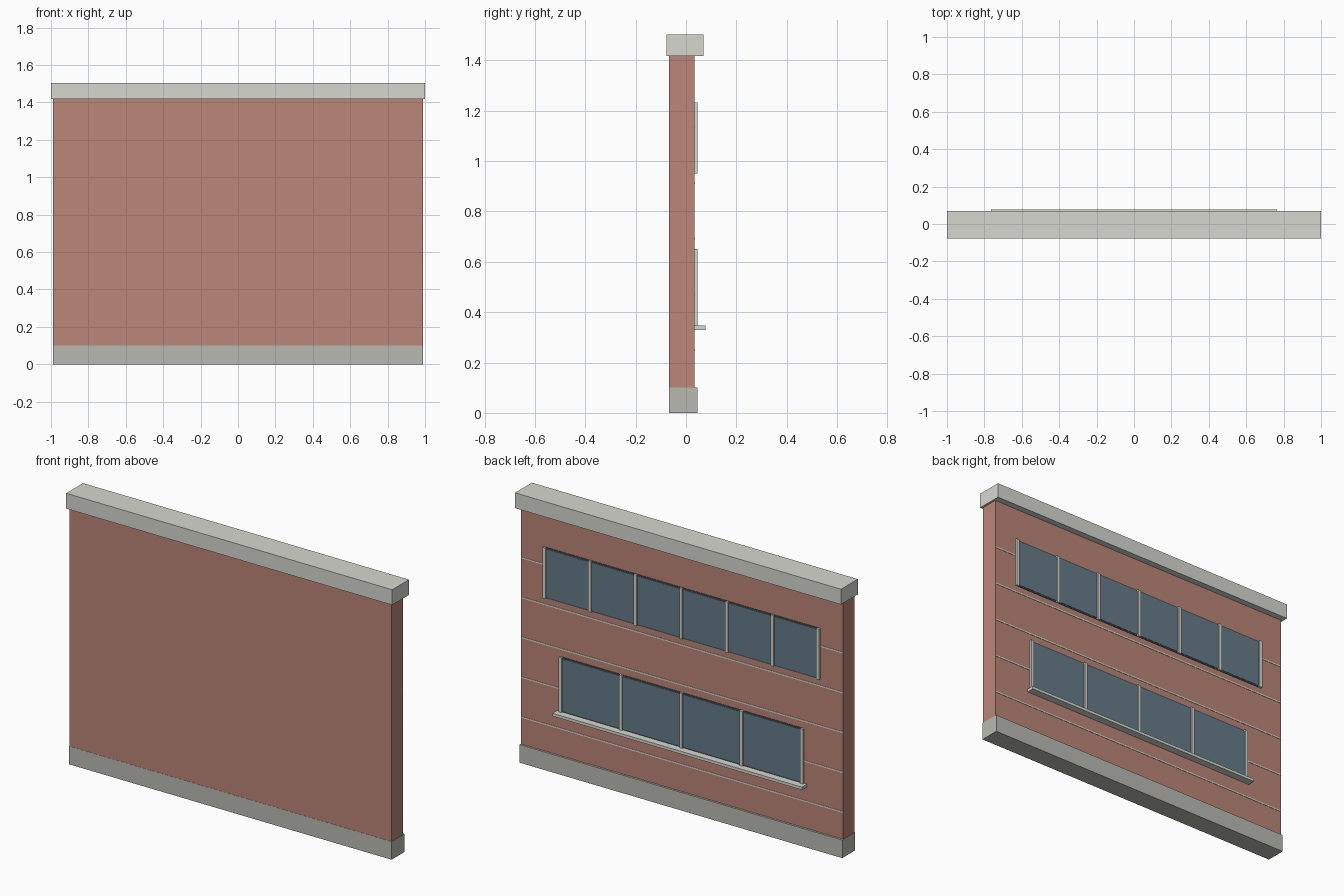
import bpy

if "Cube" in bpy.data.objects:
    bpy.data.objects.remove(bpy.data.objects["Cube"])


def mat(name, r, g, b):
    m = bpy.data.materials.new(name)
    m.diffuse_color = (r, g, b, 1)
    m.use_nodes = True
    m.node_tree.nodes["Principled BSDF"].inputs["Base Color"].default_value = m.diffuse_color
    return m


BRICK = mat("brick", 0.50, 0.24, 0.19)
STONE = mat("stone", 0.68, 0.68, 0.64)
BASE = mat("base_stone", 0.49, 0.49, 0.45)
GLASS = mat("glass", 0.13, 0.20, 0.25)
DARK = mat("dark_frame", 0.07, 0.09, 0.10)


def box(name, x, y, z, m):
    """Box from (min, max) ranges on each axis."""
    bpy.ops.mesh.primitive_cube_add(
        size=1, location=[(a + b) / 2 for a, b in (x, y, z)])
    o = bpy.context.object
    o.name = name
    o.scale = [b - a for a, b in (x, y, z)]
    bpy.ops.object.transform_apply(location=False, rotation=False, scale=True)
    o.data.materials.append(m)


FACE = 0.034  # back face of the wall, where the windows sit

# Wall, plinth and coping
box("wall", (-0.988, 0.988), (-0.067, FACE), (0.1, 1.418), BRICK)
box("plinth", (-0.99, 0.99), (-0.068, 0.045), (0, 0.1), BASE)
box("coping", (-1, 1), (-0.077, 0.07), (1.418, 1.503), STONE)

# Thin mortar bands
for i in range(5):
    z = 0.25 + i * 0.221
    box(f"mortar_band_{i}", (-0.988, 0.988), (FACE - 0.01, FACE + 0.002),
        (z - 0.004, z + 0.004), STONE)


def window_row(name, half, panes, z0, z1):
    # Dark surround, glass strip and evenly spaced mullions
    box(name + "_frame", (-half, half), (FACE - 0.01, FACE + 0.003), (z0, z1), DARK)
    box(name + "_glass", (-half, half), (FACE - 0.01, FACE + 0.005),
        (z0 + 0.008, z1 - 0.008), GLASS)
    for i in range(panes + 1):
        x = -half + 2 * half * i / panes
        box(f"{name}_mullion_{i}", (x - 0.009, x + 0.009),
            (FACE - 0.01, 0.046), (z0, z1), STONE)


window_row("upper_window", 0.84, 6, 0.95, 1.232)
window_row("lower_window", 0.74, 4, 0.345, 0.65)

# Projecting sill under the lower windows
box("sill", (-0.765, 0.765), (FACE - 0.01, 0.077), (0.33, 0.346), STONE)
